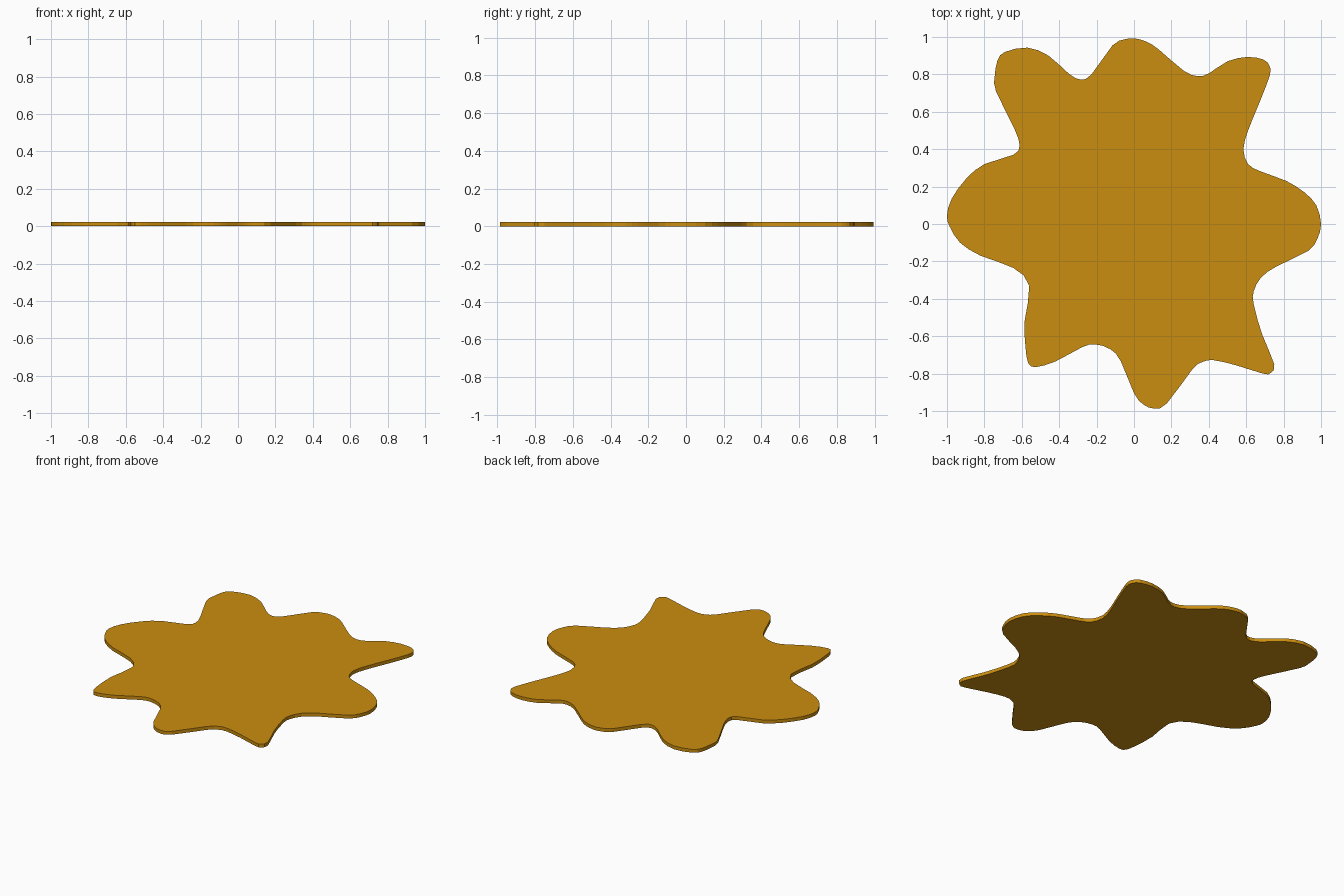
import bpy, bmesh
from mathutils import Vector

if "Cube" in bpy.data.objects:
    bpy.data.objects.remove(bpy.data.objects["Cube"])

THICKNESS = 0.023

# Outline read counter-clockwise, one row per lobe (valley to valley)
LOBES = [
    # right
    [(.64, -.36), (.68, -.285), (.765, -.225), (.93, -.145), (.98, -.08), (1, 0),
     (.975, .1), (.91, .17), (.815, .23), (.68, .28), (.61, .32)],
    # back right
    [(.585, .4), (.61, .5), (.665, .635), (.725, .79), (.725, .845), (.69, .88),
     (.605, .893), (.5, .87), (.4, .805)],
    # back
    [(.34, .79), (.265, .82), (.13, .935), (.067, .975), (0, .993), (-.05, .987),
     (-.115, .955), (-.227, .8)],
    # back left
    [(-.286, .772), (-.35, .805), (-.457, .9), (-.57, .943), (-.69, .92),
     (-.73, .875), (-.745, .785), (-.738, .71), (-.64, .51)],
    # left
    [(-.612, .42), (-.645, .37), (-.8, .32), (-.895, .245), (-.975, .135),
     (-1, .045), (-.985, -.015), (-.93, -.1), (-.82, -.17), (-.645, -.235)],
    # front left
    [(-.56, -.33), (-.585, -.52), (-.58, -.66), (-.565, -.745), (-.525, -.765),
     (-.42, -.735), (-.28, -.66)],
    # front
    [(-.21, -.643), (-.125, -.67), (-.07, -.735), (0, -.905), (.05, -.965),
     (.11, -.987), (.175, -.96), (.31, -.78), (.365, -.738)],
    # front right
    [(.425, -.728), (.545, -.755), (.69, -.8), (.73, -.797), (.75, -.75),
     (.685, -.59), (.64, -.43)],
]


def smooth_loop(pts, steps=2):
    """Closed Catmull-Rom curve through the points."""
    out, n = [], len(pts)
    for i in range(n):
        a, b, c, d = (pts[(i + k) % n] for k in (-1, 0, 1, 2))
        for s in range(steps):
            t = s / steps
            out.append(0.5 * (2 * b + (c - a) * t + (2 * a - 5 * b + 4 * c - d) * t ** 2
                              + (3 * b - a - 3 * c + d) * t ** 3))
    return out


# Flat splat-shaped plate
outline = smooth_loop([Vector((x, y, 0)) for lobe in LOBES for x, y in lobe])
bm = bmesh.new()
base = bm.faces.new([bm.verts.new(p) for p in outline])
top = bmesh.ops.extrude_face_region(bm, geom=[base], use_keep_orig=True)
bmesh.ops.translate(bm, vec=(0, 0, THICKNESS),
                    verts=[g for g in top["geom"] if isinstance(g, bmesh.types.BMVert)])
bmesh.ops.recalc_face_normals(bm, faces=bm.faces)
mesh = bpy.data.meshes.new("splat_plate")
bm.to_mesh(mesh)
bm.free()
plate = bpy.data.objects.new("splat_plate", mesh)
bpy.context.collection.objects.link(plate)

# Amber colour
amber = bpy.data.materials.new("amber")
amber.diffuse_color = (0.6, 0.27, 0.005, 1)
amber.use_nodes = True
amber.node_tree.nodes["Principled BSDF"].inputs["Base Color"].default_value = amber.diffuse_color
mesh.materials.append(amber)
